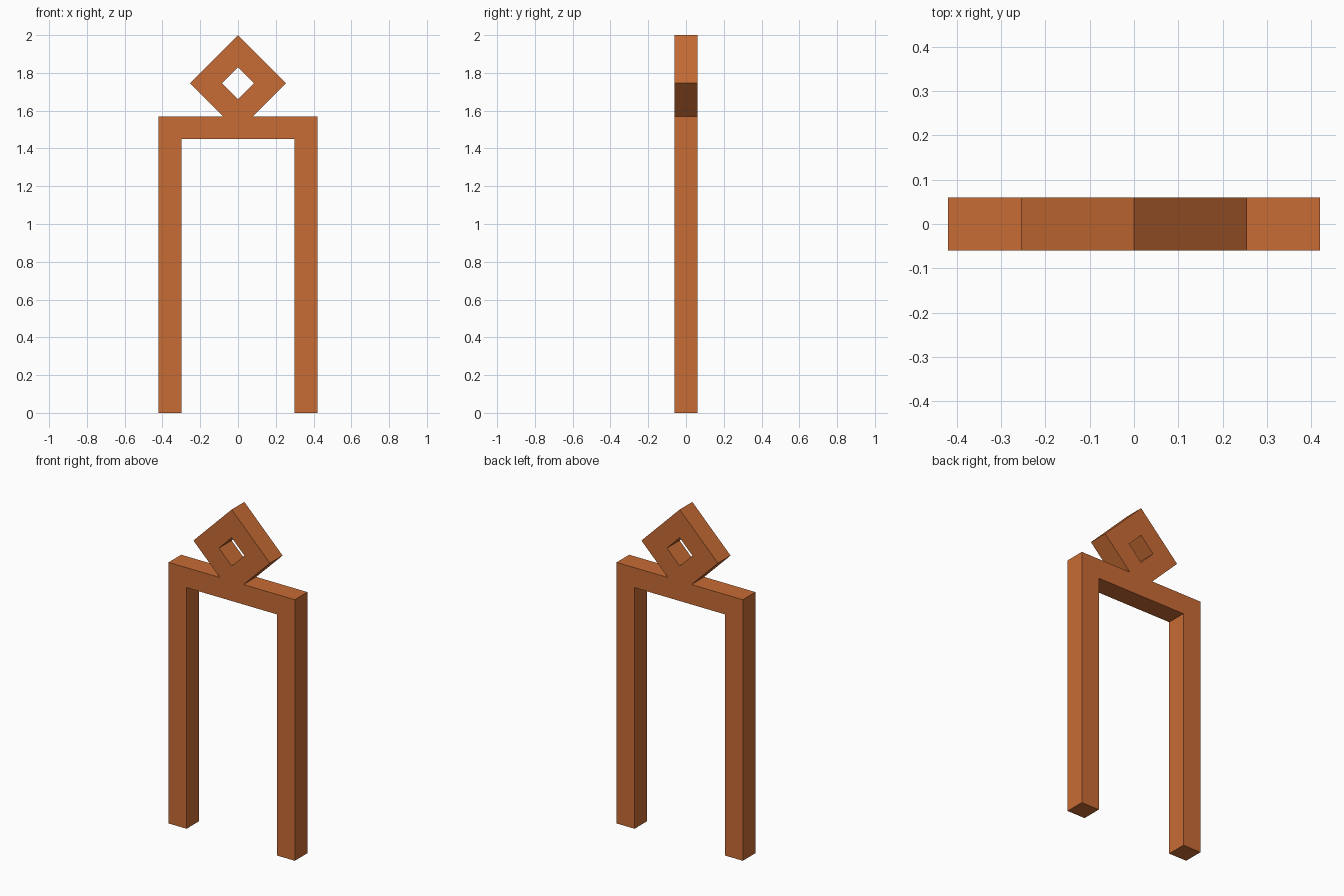
import bpy, bmesh
from math import sqrt

if "Cube" in bpy.data.objects:
    bpy.data.objects.remove(bpy.data.objects["Cube"])

T = 0.12          # bar thickness
R = 1.5 * T * sqrt(2)   # outer half diagonal of the diamond
r = 0.5 * T * sqrt(2)   # half diagonal of its hole

mat = bpy.data.materials.new("orange_wood")
mat.diffuse_color = (0.58, 0.15, 0.035, 1)
mat.use_nodes = True
mat.node_tree.nodes["Principled BSDF"].inputs["Base Color"].default_value = mat.diffuse_color


def extrude_faces(name, faces):
    """Extrude a strip of front-view (x, z) polygons through depth T."""
    bm = bmesh.new()
    for pts in faces:
        bm.faces.new([bm.verts.new((x, -T / 2, z)) for x, z in pts])
    bmesh.ops.remove_doubles(bm, verts=bm.verts, dist=1e-5)
    ext = bmesh.ops.extrude_face_region(bm, geom=bm.faces[:], use_keep_orig=True)
    bmesh.ops.translate(bm, vec=(0, T, 0),
                        verts=[v for v in ext["geom"] if isinstance(v, bmesh.types.BMVert)])
    bmesh.ops.recalc_face_normals(bm, faces=bm.faces)
    me = bpy.data.meshes.new(name)
    bm.to_mesh(me)
    bm.free()
    me.materials.append(mat)
    ob = bpy.data.objects.new(name, me)
    bpy.context.collection.objects.link(ob)
    return ob


# Gate frame: two legs and the lintel as one U-shaped profile
W, H = 0.42, 1.57
extrude_faces("gate_frame", [[(-W, 0), (-W + T, 0), (-W + T, H - T), (W - T, H - T),
                              (W - T, 0), (W, 0), (W, H), (-W, H)]])

# Diamond ring standing on the lintel, its lower corner sunk into it
cz = 2 - R
dirs = [(1, 0), (0, 1), (-1, 0), (0, -1)]
corner = lambda d, s: (d[0] * s, cz + d[1] * s)
extrude_faces("diamond_ring", [[corner(a, r), corner(a, R), corner(b, R), corner(b, r)]
                               for a, b in zip(dirs, dirs[1:] + dirs[:1])])
